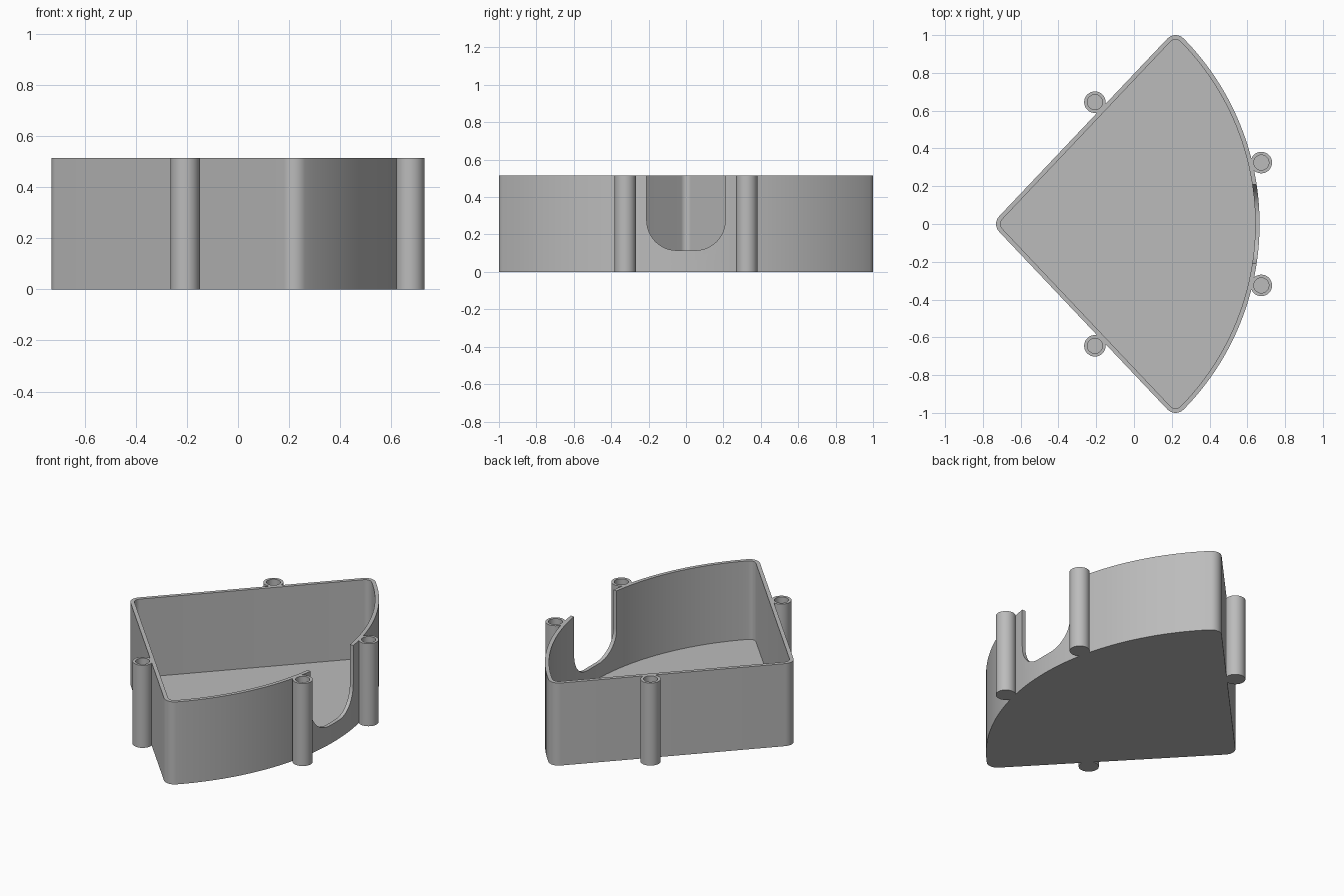
import bpy, bmesh
from math import atan2, cos, sin, pi, hypot

HEIGHT, WALL, FLOOR = 0.515, 0.023, 0.025
ROUND = 0.06                      # corner rounding
APEX_X, TIP_X, TIP_Y = -0.67, 0.22, 0.94   # rounding centres
ARC_X, ARC_R = -0.735, 1.40       # curved wall

cube = bpy.data.objects.get("Cube")
if cube:
    bpy.data.objects.remove(cube, do_unlink=True)

grey = bpy.data.materials.new("grey plastic")
grey.use_nodes = True
colour = (0.5, 0.5, 0.5, 1)
grey.diffuse_color = colour
grey.node_tree.nodes["Principled BSDF"].inputs["Base Color"].default_value = colour


def make_object(name, bm):
    bmesh.ops.recalc_face_normals(bm, faces=bm.faces)
    mesh = bpy.data.meshes.new(name)
    bm.to_mesh(mesh)
    bm.free()
    mesh.materials.append(grey)
    obj = bpy.data.objects.new(name, mesh)
    bpy.context.collection.objects.link(obj)
    return obj


def smooth(obj):
    bpy.ops.object.select_all(action='DESELECT')
    obj.select_set(True)
    bpy.context.view_layer.objects.active = obj
    bpy.ops.object.shade_smooth_by_angle(angle=pi / 6)


def arc(cx, cy, r, a0, a1, n):
    return [(cx + r * cos(a0 + (a1 - a0) * i / n),
             cy + r * sin(a0 + (a1 - a0) * i / n)) for i in range(n + 1)]


def outline(inset):
    """Rounded sector outline, moved inwards by inset."""
    a = atan2(TIP_Y, TIP_X - ARC_X)
    side = pi / 2 + atan2(TIP_Y, TIP_X - APEX_X)
    r = ROUND - inset
    return (arc(ARC_X, 0, ARC_R - inset, -a, a, 48)
            + arc(TIP_X, TIP_Y, r, a, side, 8)[1:]
            + arc(APEX_X, 0, r, side, 2 * pi - side, 10)
            + arc(TIP_X, -TIP_Y, r, -side, -a, 8)[:-1])


def stack(rings):
    """Solid skinned through (outline, z) rings, capped at both ends."""
    bm = bmesh.new()
    loops = [[bm.verts.new((x, y, z)) for x, y in pts] for pts, z in rings]
    bm.faces.new(loops[0])
    bm.faces.new(loops[-1])
    for low, high in zip(loops, loops[1:]):
        n = len(low)
        for i in range(n):
            j = (i + 1) % n
            bm.faces.new((low[i], low[j], high[j], high[i]))
    return bm


# Open tray: floor, outer wall, rim and inner wall
outer, inner = outline(0), outline(WALL)
tray = make_object("tray", stack([(outer, 0), (outer, HEIGHT),
                                  (inner, HEIGHT), (inner, FLOOR)]))

# Round-bottomed notch through the curved wall
half, low, bend = 0.21, 0.115, 0.16
profile = ([(half, 0.7), (-half, 0.7)]
           + arc(-half + bend, low + bend, bend, pi, 1.5 * pi, 12)
           + arc(half - bend, low + bend, bend, -pi / 2, 0, 12))
bm = bmesh.new()
face = bm.faces.new([bm.verts.new((0.45, y, z)) for y, z in profile])
moved = bmesh.ops.extrude_face_region(bm, geom=[face])["geom"]
bmesh.ops.translate(bm, vec=(0.45, 0, 0),
                    verts=[v for v in moved if isinstance(v, bmesh.types.BMVert)])
cutter = make_object("notch_cutter", bm)
cutter.hide_render = True
cut = tray.modifiers.new("notch", 'BOOLEAN')
cut.operation, cut.solver, cut.object = 'DIFFERENCE', 'EXACT', cutter
bpy.context.view_layer.objects.active = tray
bpy.ops.object.modifier_apply(modifier=cut.name)
bpy.data.objects.remove(cutter, do_unlink=True)
smooth(tray)

# Screw posts with blind holes, mirrored front to back
for place, x, y in (("side", -0.207, 0.645), ("curved_wall", 0.674, 0.325)):
    for end, s in (("back", 1), ("front", -1)):
        rim, hole = [arc(x, s * y, r, 0, 2 * pi, 32)[:-1] for r in (0.057, 0.04)]
        post = make_object(f"{end}_{place}_post",
                           stack([(rim, 0), (rim, HEIGHT), (hole, HEIGHT), (hole, 0.1)]))
        smooth(post)
